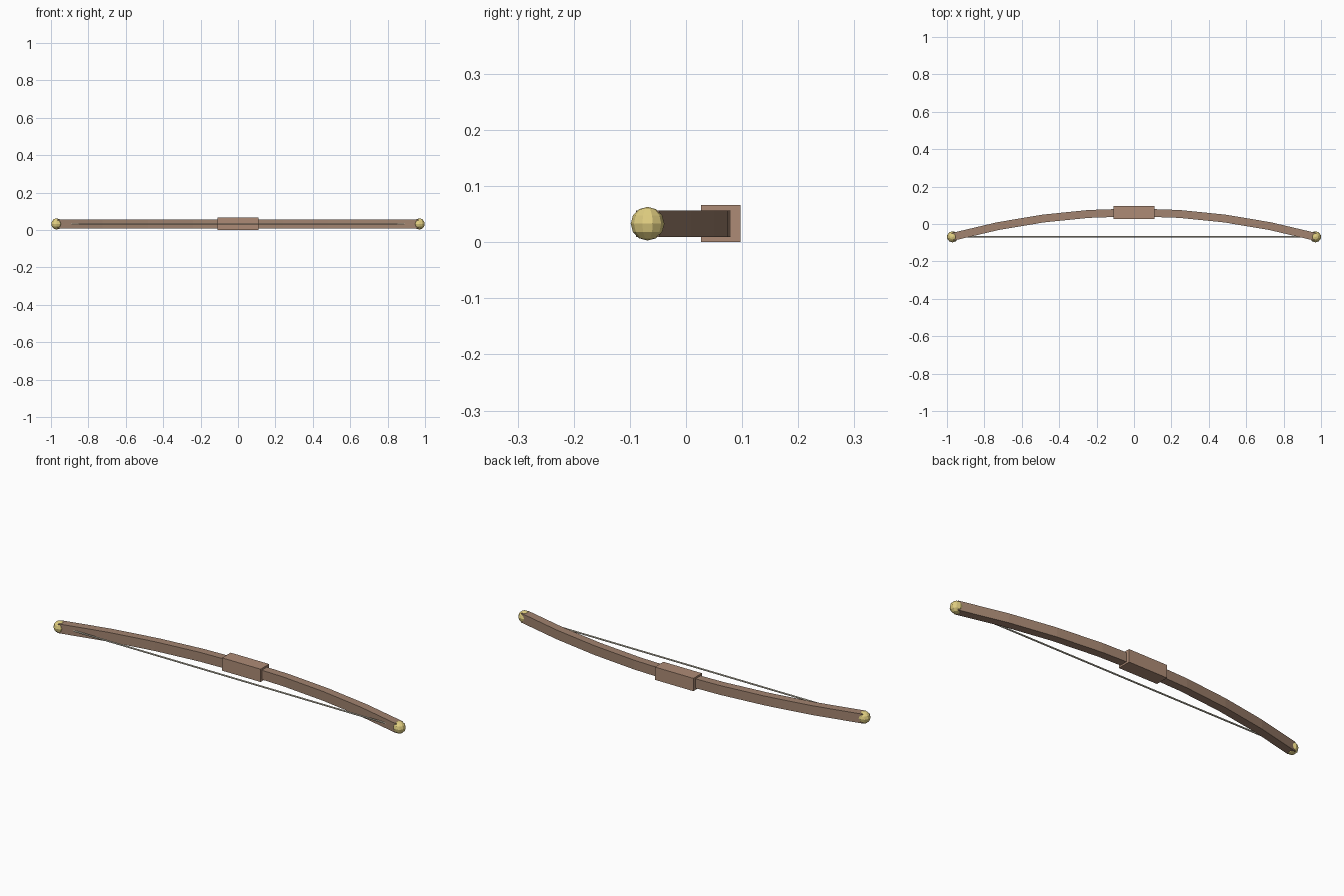
import bpy, bmesh, math
from mathutils import Vector

if "Cube" in bpy.data.objects:
    bpy.data.objects.remove(bpy.data.objects["Cube"])

TIP_X, TIP_Y, MID_Y, MID_Z = 0.97, -0.0685, 0.062, 0.033


def material(name, rgb):
    m = bpy.data.materials.new(name)
    m.diffuse_color = (*rgb, 1)
    m.use_nodes = True
    m.node_tree.nodes["Principled BSDF"].inputs["Base Color"].default_value = m.diffuse_color
    return m


def finish(bm, name, mat):
    bmesh.ops.recalc_face_normals(bm, faces=bm.faces[:])
    me = bpy.data.meshes.new(name)
    bm.to_mesh(me)
    bm.free()
    ob = bpy.data.objects.new(name, me)
    bpy.context.collection.objects.link(ob)
    me.materials.append(mat)
    return ob


wood = material("wood", (0.36, 0.23, 0.16))
grip = material("grip_leather", (0.42, 0.26, 0.18))
gold = material("gold", (0.75, 0.62, 0.22))
cord = material("cord", (0.62, 0.58, 0.46))

# curved limb: rectangular section swept along a parabola in 8 straight steps
bm = bmesh.new()
half_t, half_h, steps = 0.021, 0.024, 8
drop = MID_Y - TIP_Y
rings = []
for i in range(steps + 1):
    t = 2 * i / steps - 1
    centre = Vector((TIP_X * t, MID_Y - drop * t * t, MID_Z))
    normal = Vector((2 * drop * t / TIP_X, 1, 0)).normalized()
    rings.append([bm.verts.new(centre + normal * half_t * a + Vector((0, 0, half_h * b)))
                  for a, b in ((-1, -1), (1, -1), (1, 1), (-1, 1))])
for r, s in zip(rings, rings[1:]):
    for k in range(4):
        n = (k + 1) % 4
        bm.faces.new((r[k], r[n], s[n], s[k]))
bm.faces.new(rings[0])
bm.faces.new(rings[-1])
finish(bm, "bow_limb", wood)

# grip block
bm = bmesh.new()
bmesh.ops.create_cube(bm, size=1)
bmesh.ops.scale(bm, vec=(0.22, 0.07, 0.066), verts=bm.verts)
bmesh.ops.translate(bm, vec=(0, MID_Y, MID_Z), verts=bm.verts)
finish(bm, "grip", grip)

# tip caps
for side, label in ((-1, "left"), (1, "right")):
    bm = bmesh.new()
    bmesh.ops.create_uvsphere(bm, u_segments=10, v_segments=6, radius=0.03)
    bmesh.ops.translate(bm, vec=(side * TIP_X, TIP_Y, MID_Z), verts=bm.verts)
    finish(bm, "tip_cap_" + label, gold)

# bowstring
bm = bmesh.new()
bmesh.ops.create_cone(bm, cap_ends=True, segments=6, radius1=0.004, radius2=0.004,
                      depth=2 * TIP_X)
for v in bm.verts:
    x, y, z = v.co
    v.co = (z, y + TIP_Y, x + MID_Z)
finish(bm, "bowstring", cord)
